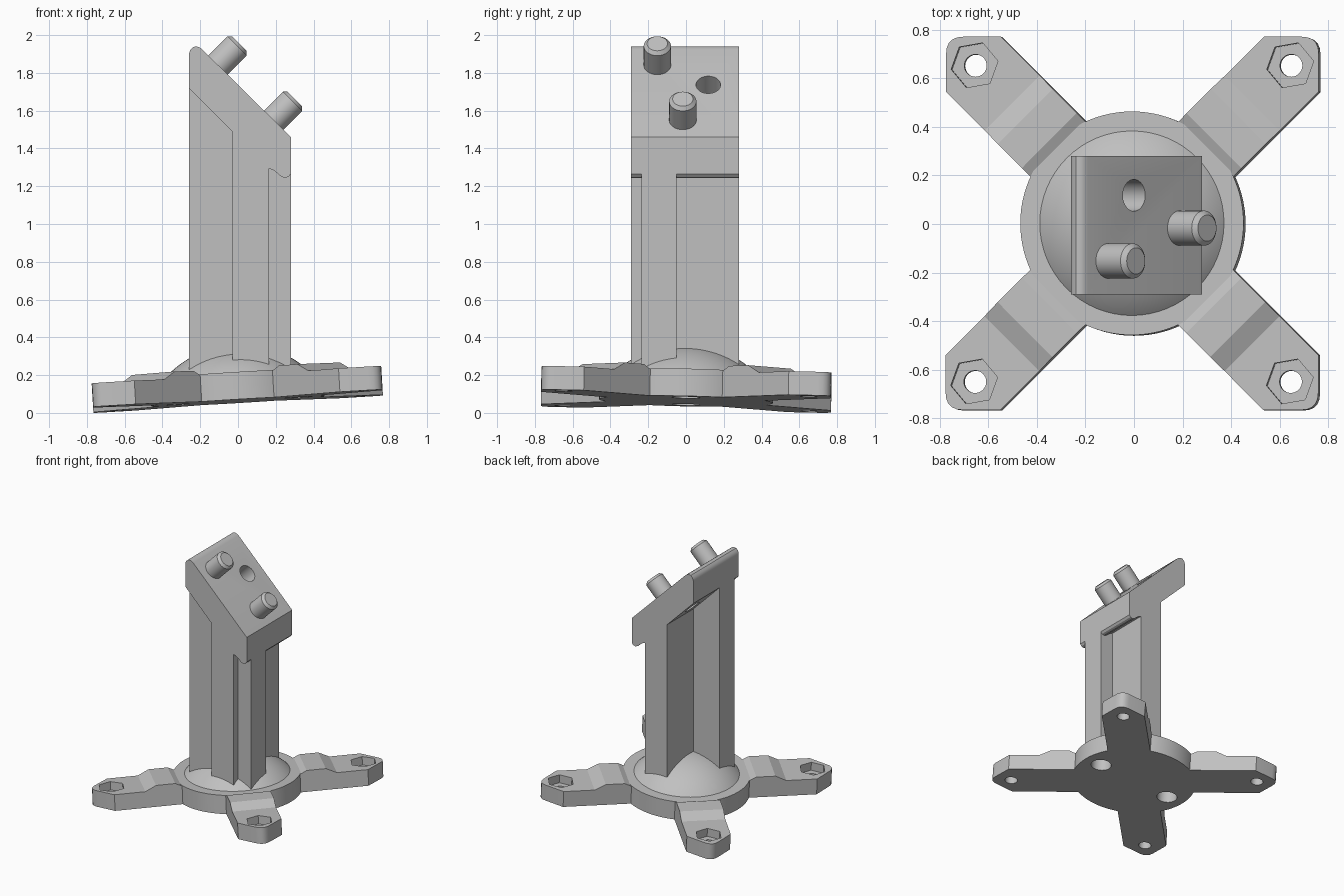
import bpy, bmesh, math
from mathutils import Matrix, Vector

if "Cube" in bpy.data.objects:
    bpy.data.objects.remove(bpy.data.objects["Cube"])

grey = bpy.data.materials.new("plain grey")
grey.use_nodes = True
grey.diffuse_color = (0.53, 0.53, 0.53, 1)
grey.node_tree.nodes["Principled BSDF"].inputs["Base Color"].default_value = grey.diffuse_color


def finish(name, bm, matrix=Matrix()):
    bmesh.ops.recalc_face_normals(bm, faces=bm.faces)
    mesh = bpy.data.meshes.new(name)
    bm.to_mesh(mesh)
    bm.free()
    mesh.materials.append(grey)
    mesh.transform(matrix)
    obj = bpy.data.objects.new(name, mesh)
    bpy.context.collection.objects.link(obj)
    return obj


def smooth(obj, angle=30):
    bpy.ops.object.select_all(action="DESELECT")
    obj.select_set(True)
    bpy.context.view_layer.objects.active = obj
    bpy.ops.object.shade_smooth_by_angle(angle=math.radians(angle))


def cylinder(name, radius, z0, z1, matrix=Matrix(), sides=48, chamfer=0):
    bm = bmesh.new()
    bmesh.ops.create_cone(bm, cap_ends=True, segments=sides, radius1=radius,
                          radius2=radius, depth=z1 - z0)
    if chamfer:
        rim = [e for e in bm.edges if all(v.co.z > 0 for v in e.verts)]
        bmesh.ops.bevel(bm, geom=rim, offset=chamfer, segments=1, affect="EDGES")
    return finish(name, bm, matrix @ Matrix.Translation((0, 0, (z0 + z1) / 2)))


def prism(name, profile, y0, y1):
    """Extrude an x-z profile along y."""
    bm = bmesh.new()
    face = bm.faces.new([bm.verts.new((x, y0, z)) for x, z in profile])
    grown = bmesh.ops.extrude_face_region(bm, geom=[face])["geom"]
    bmesh.ops.translate(bm, vec=(0, y1 - y0, 0),
                        verts=[v for v in grown if isinstance(v, bmesh.types.BMVert)])
    return finish(name, bm)


def cut(target, tool):
    mod = target.modifiers.new("cut", "BOOLEAN")
    mod.operation = "DIFFERENCE"
    mod.solver = "EXACT"
    mod.object = tool
    bpy.context.view_layer.objects.active = target
    bpy.ops.object.modifier_apply(modifier=mod.name)
    bpy.data.objects.remove(tool)


def shift(x, y, z=0):
    return Matrix.Translation((x, y, z))


# The whole base leans slightly
tilt = shift(0, 0, 0.062) @ Matrix.Rotation(-0.06, 4, "Y") @ Matrix.Rotation(-0.022, 4, "X")

# Base disc with two blind holes underneath
disc = cylinder("base_disc", 0.46, 0, 0.145, tilt, 96)
for side in (-1, 1):
    cut(disc, cylinder("hole_cutter", 0.075, -0.1, 0.105, tilt @ shift(side * 0.32, 0)))
smooth(disc)

# Shallow dome on the disc
bm = bmesh.new()
R, dome_top = 0.543, 0.30
bmesh.ops.create_uvsphere(bm, u_segments=64, v_segments=64, radius=R,
                          matrix=shift(0, 0, dome_top - R))
bmesh.ops.bisect_plane(bm, geom=bm.verts[:] + bm.edges[:] + bm.faces[:],
                       plane_co=(0, 0, 0.14), plane_no=(0, 0, 1), clear_inner=True)
smooth(finish("dome", bm, tilt))


# Arms: distance from centre, half width, thickness
stations = [(0.40, 0.16, 0.14), (0.43, 0.16, 0.14), (0.48, 0.16, 0.165),
            (0.62, 0.16, 0.165), (0.70, 0.16, 0.125), (0.926, 0.16, 0.125),
            (1.036, 0.05, 0.125), (1.052, 0.03, 0.125), (1.06, 0.01, 0.125)]


def arm(name, angle):
    bm = bmesh.new()
    rings = [[bm.verts.new(p) for p in ((r, -w, 0), (r, w, 0), (r, w, h), (r, -w, h))]
             for r, w, h in stations]
    for a, b in zip(rings, rings[1:]):
        for i in range(4):
            j = (i + 1) % 4
            bm.faces.new((a[i], a[j], b[j], b[i]))
    bm.faces.new(rings[0])
    bm.faces.new(rings[-1])
    obj = finish(name, bm, tilt @ Matrix.Rotation(angle, 4, "Z"))
    # Bolt hole with a hexagonal nut pocket
    centre = tilt @ shift(0.92 * math.cos(angle), 0.92 * math.sin(angle))
    cut(obj, cylinder("hole_cutter", 0.046, -0.1, 0.2, centre, 32))
    turn = Matrix.Rotation(math.radians(100), 4, "Z")
    cut(obj, cylinder("nut_cutter", 0.098, 0.06, 0.2, centre @ turn, 6))
    smooth(obj, 25)


for i, name in enumerate(("back_left_arm", "back_right_arm", "front_right_arm", "front_left_arm")):
    arm(name, math.radians(45 + 90 * i))

# Cross-shaped post made of two crossing bars
prism("post_long_bar", [(-0.26, 0.2), (0.28, 0.2), (0.28, 1.28), (0.17, 1.31), (-0.26, 1.73)],
      -0.235, -0.05)
prism("post_cross_bar", [(-0.03, 0.2), (0.165, 0.2), (0.165, 1.30), (-0.03, 1.495)],
      -0.29, 0.28)

# Sloping head with a rounded top edge and a lip at the low edge
head = prism("sloping_head",
             [(-0.26, 1.72), (-0.26, 1.90), (-0.253, 1.922), (-0.238, 1.937), (-0.22, 1.94),
              (-0.205, 1.935), (-0.19, 1.925), (0.28, 1.46), (0.28, 1.265), (0.268, 1.25),
              (0.25, 1.244), (0.23, 1.25), (0.21, 1.268), (0.19, 1.283), (0.165, 1.295)],
             -0.29, 0.28)


def on_slope(x, y):
    """Frame on the sloping face with z pointing out of it."""
    return shift(x, y, 1.737 - x) @ Matrix.Rotation(math.radians(45), 4, "Y")


cut(head, cylinder("hole_cutter", 0.065, -0.4, 0.1, on_slope(0, 0.118)))
smooth(head)

# Two chamfered pegs
for name, x, y in (("upper_peg", -0.105, -0.152), ("lower_peg", 0.188, -0.017)):
    smooth(cylinder(name, 0.072, -0.08, 0.16, on_slope(x, y), 48, 0.018))
